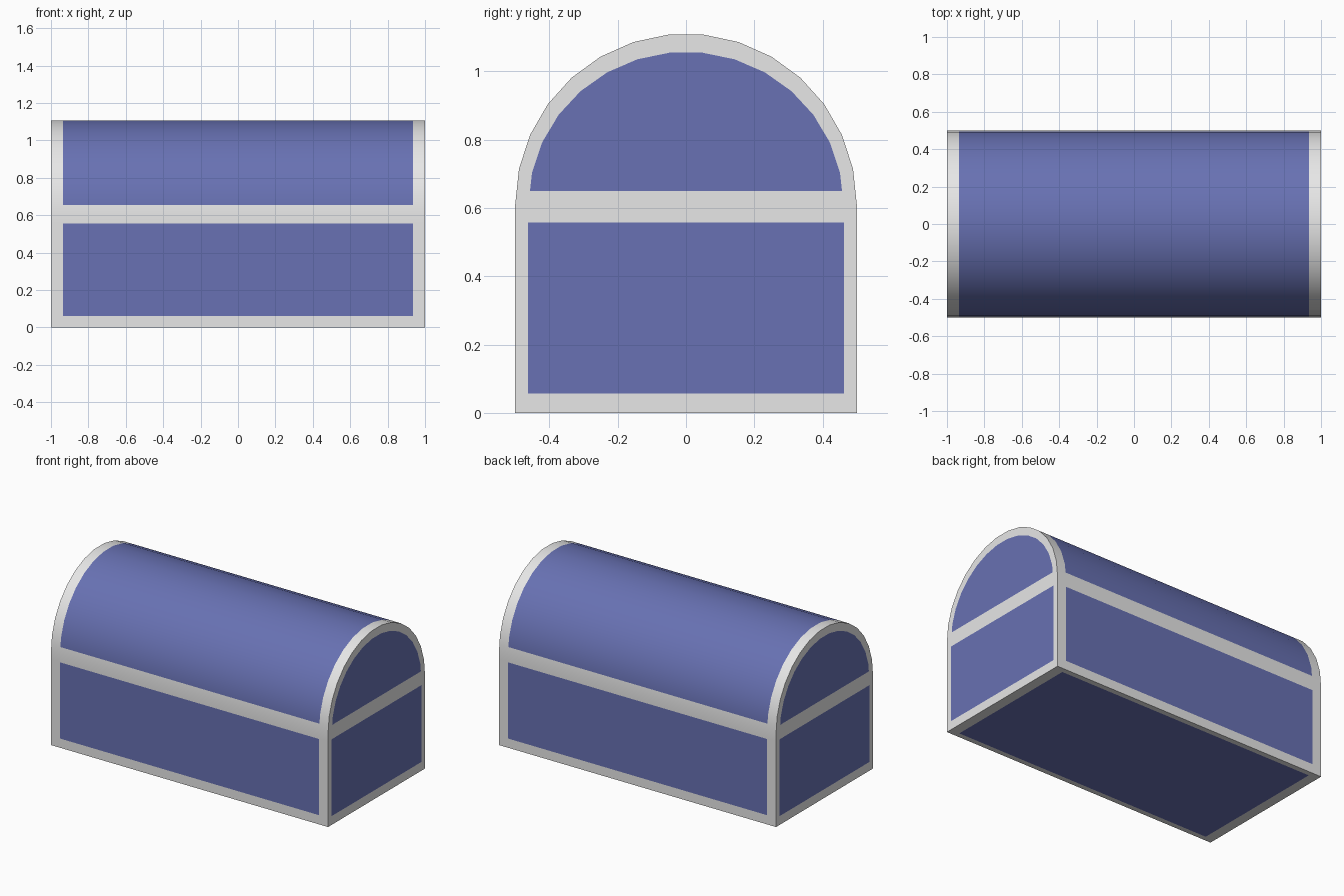
import bpy, bmesh, math

if "Cube" in bpy.data.objects:
    bpy.data.objects.remove(bpy.data.objects["Cube"])

ZC = 0.61          # height where the rounded lid starts
R = 0.5            # lid radius, also half the depth
XP = 0.935         # half length of the blue panels
LID_Z = 0.655      # lower edge of the lid panel


def material(name, rgb):
    m = bpy.data.materials.new(name)
    m.diffuse_color = (*rgb, 1)
    m.use_nodes = True
    m.node_tree.nodes["Principled BSDF"].inputs["Base Color"].default_value = m.diffuse_color
    return m


grey = material("light_grey_trim", (0.8, 0.8, 0.8))
blue = material("blue_panel", (0.138, 0.166, 0.451))

# Cross-section (y, z): bottom, right wall, 15-sided arch, left wall
arch = [(R * math.cos(math.radians(12 * i)), ZC + R * math.sin(math.radians(12 * i)))
        for i in range(1, 15)]
t = (LID_Z - ZC) / (arch[0][1] - ZC)
edge_y = R + (arch[0][0] - R) * t
right = [(R, 0), (R, 0.06), (R, 0.557), (R, ZC), (edge_y, LID_Z)]
left = [(-y, z) for y, z in reversed(right)]
profile = [(-0.466, 0), (0.466, 0)] + right + arch + left

bm = bmesh.new()
xs = (-1, -XP, XP, 1)
rings = [[bm.verts.new((x, y, z)) for y, z in profile] for x in xs]
n = len(profile)


def add_face(verts, mat):
    f = bm.faces.new(verts)
    f.material_index = mat
    f.smooth = True


# Long sides: blue inside the panel outlines, grey trim elsewhere
for s in range(3):
    for i in range(n):
        j = (i + 1) % n
        (ya, za), (yb, zb) = profile[i], profile[j]
        zm = (za + zb) / 2
        panel = s == 1 and ((zm < 0.001 and abs(ya + yb) < 0.1)
                            or 0.06 < zm < 0.55 or zm > LID_Z)
        add_face((rings[s][i], rings[s][j], rings[s + 1][j], rings[s + 1][i]), int(panel))


# End walls: a lower and an upper blue panel, each framed in grey
def lower_inner(y, z):
    return y * 0.924, 0.057 + z / ZC * 0.501


def upper_inner(y, z):
    return y * 0.922, max(0.65, ZC + (z - ZC) * 0.894)


for ring in (rings[0], rings[3]):
    for keep, inner in ((lambda z: z <= ZC + 1e-5, lower_inner),
                        (lambda z: z >= ZC - 1e-5, upper_inner)):
        outer = [v for v in ring if keep(v.co.z)]
        if inner is lower_inner:  # start the loop at the left end of the band
            k = next(i for i, v in enumerate(outer) if v.co.y < 0 and abs(v.co.z - ZC) < 1e-5)
            outer = outer[k:] + outer[:k]
        ins = [bm.verts.new((v.co.x, *inner(v.co.y, v.co.z))) for v in outer]
        m = len(outer)
        for i in range(m):
            j = (i + 1) % m
            add_face((outer[i], outer[j], ins[j], ins[i]), 0)
        add_face(ins, 1)

bmesh.ops.recalc_face_normals(bm, faces=bm.faces)
mesh = bpy.data.meshes.new("chest")
bm.to_mesh(mesh)
bm.free()
mesh.materials.append(grey)
mesh.materials.append(blue)
chest = bpy.data.objects.new("chest", mesh)
bpy.context.collection.objects.link(chest)

# Smooth lid, sharp box edges
bpy.context.view_layer.objects.active = chest
chest.select_set(True)
bpy.ops.object.shade_smooth_by_angle(angle=math.radians(30))
